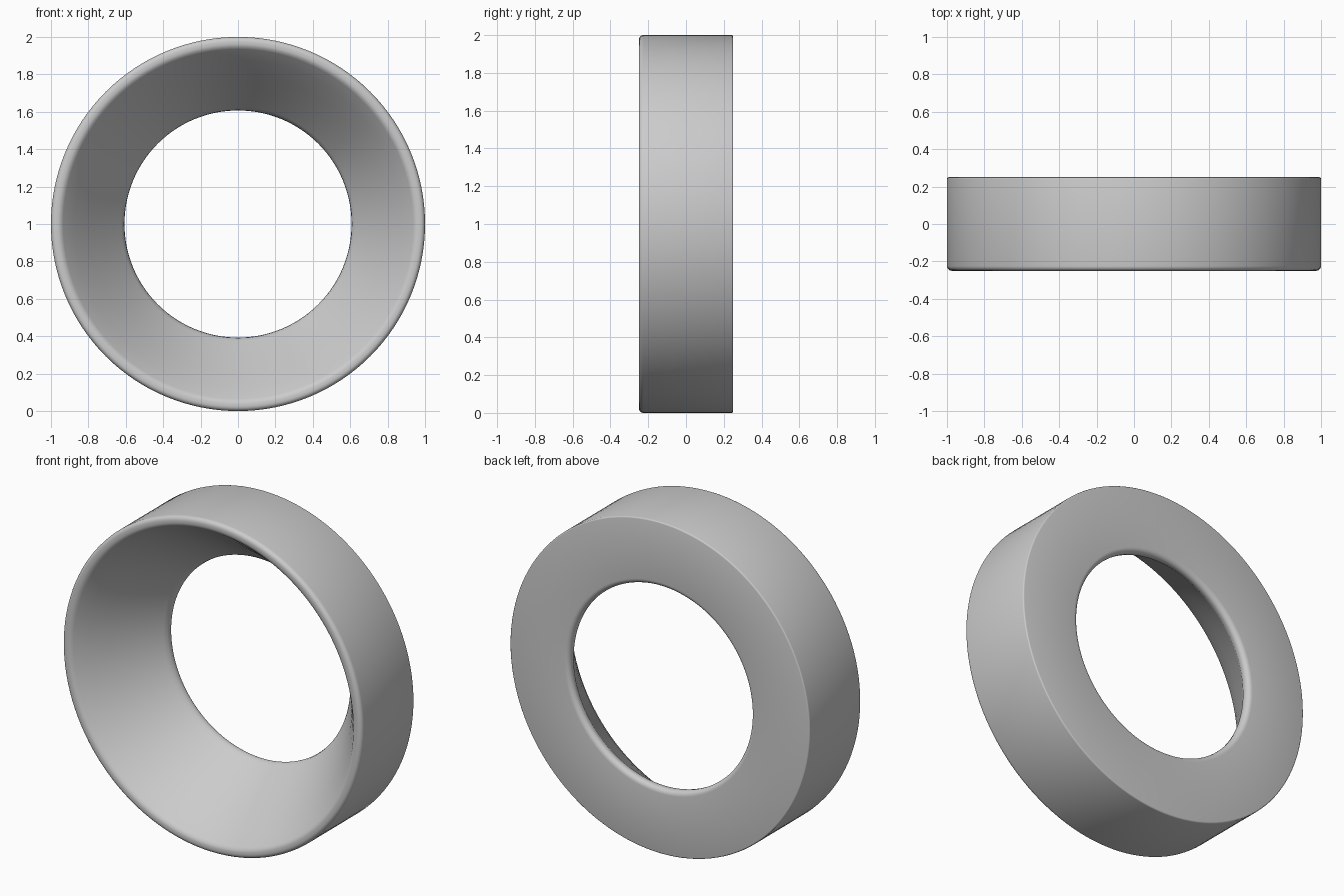
import bpy, bmesh
from math import sin, cos, pi, radians

if "Cube" in bpy.data.objects:
    bpy.data.objects.remove(bpy.data.objects["Cube"])

SEGMENTS = 128


def arc(cr, cy, rad, a0, a1, n=5):
    """Points of a fillet in (radius, y) space, angles in degrees."""
    return [(cr + rad * cos(radians(a0 + (a1 - a0) * i / n)),
             cy + rad * sin(radians(a0 + (a1 - a0) * i / n))) for i in range(n + 1)]


def lathe(name, profile, centre_z):
    """Revolve a closed (radius, y) profile about the y axis."""
    bm = bmesh.new()
    rings = []
    for s in range(SEGMENTS):
        a = 2 * pi * s / SEGMENTS
        rings.append([bm.verts.new((r * cos(a), y, centre_z + r * sin(a))) for r, y in profile])
    n = len(profile)
    for s in range(SEGMENTS):
        a, b = rings[s], rings[(s + 1) % SEGMENTS]
        for i in range(n):
            j = (i + 1) % n
            bm.faces.new((a[i], a[j], b[j], b[i]))
    bmesh.ops.recalc_face_normals(bm, faces=bm.faces)
    mesh = bpy.data.meshes.new(name)
    bm.to_mesh(mesh)
    bm.free()
    obj = bpy.data.objects.new(name, mesh)
    bpy.context.collection.objects.link(obj)
    return obj


# Cross-section: outer wall, back face, rounded throat, flared inside, front lip
profile = (
    arc(0.975, -0.225, 0.025, -90, 0)            # front outer rounding
    + arc(0.992, 0.242, 0.008, 0, 90, 3)         # crisp back outer edge
    + arc(0.637, 0.22, 0.03, 90, 180)            # back of the throat
    + [(0.61, 0.20), (0.625, 0.18)]              # throat turning into flare
    + [(0.715, 0.06), (0.80, -0.06), (0.875, -0.16), (0.935, -0.235)]
    + [(0.94, -0.24), (0.95, -0.247), (0.96, -0.25)]  # inner edge of the lip
)
ring = lathe("flared_ring", profile, 1.0)

bpy.context.view_layer.objects.active = ring
ring.select_set(True)
bpy.ops.object.shade_smooth_by_angle(angle=radians(40))
